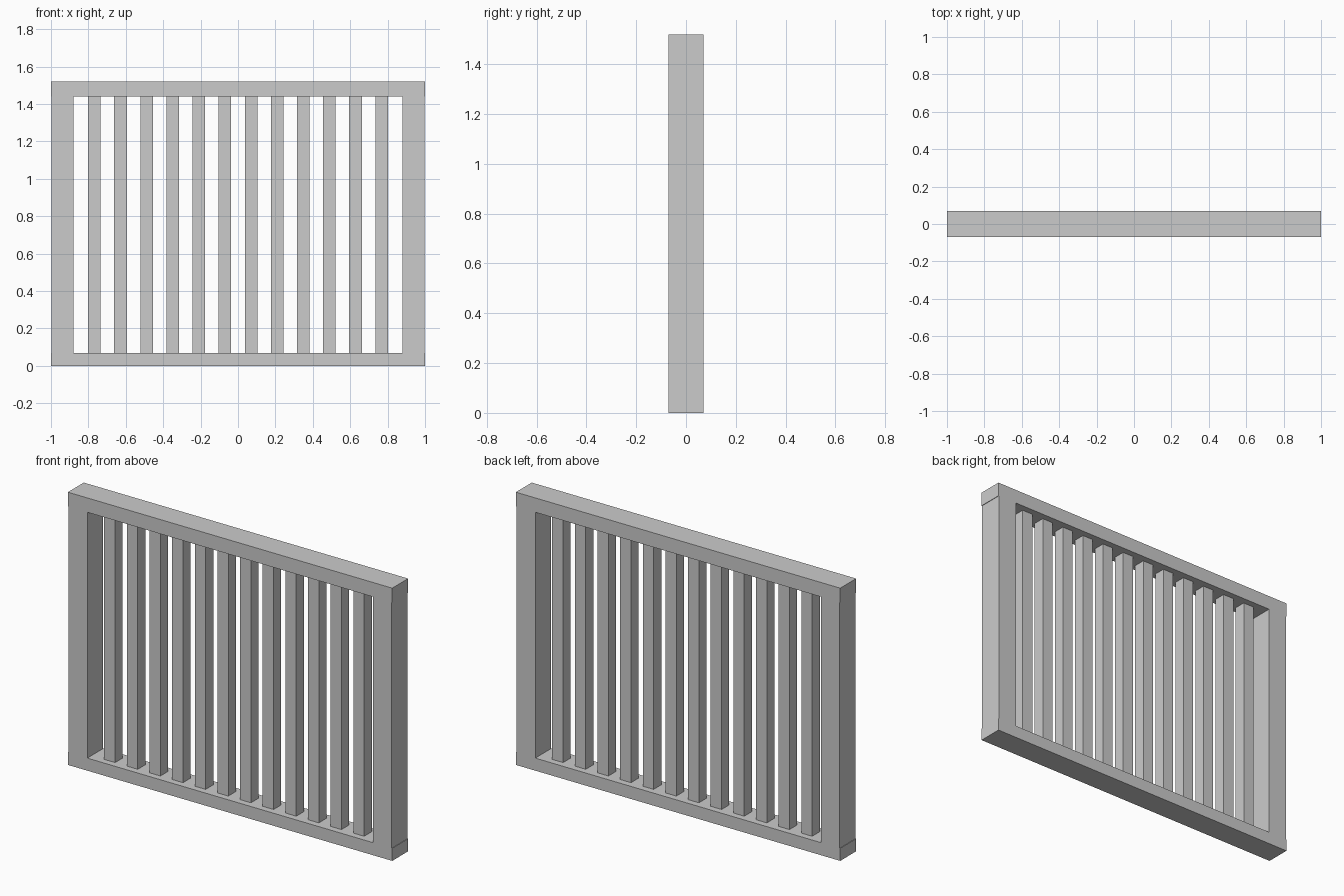
import bpy

if "Cube" in bpy.data.objects:
    bpy.data.objects.remove(bpy.data.objects["Cube"])

DEPTH = 0.14           # frame thickness
HEIGHT = 1.52
RAIL_LOW, RAIL_HIGH = 0.07, 1.44
BAR_COUNT, BAR_PITCH, BAR_SIZE = 12, 0.1396, 0.067


def box(name, x0, x1, depth, z0, z1):
    """Box centred on y = 0, with its scale baked into the mesh."""
    bpy.ops.mesh.primitive_cube_add(size=1, location=((x0 + x1) / 2, 0, (z0 + z1) / 2))
    ob = bpy.context.object
    ob.name = name
    ob.scale = (x1 - x0, depth, z1 - z0)
    bpy.ops.object.transform_apply(location=False, rotation=False, scale=True)
    return ob


# Horizontal rails, full width
box("bottom_rail", -1, 1, DEPTH, 0, RAIL_LOW)
box("top_rail", -1, 1, DEPTH, RAIL_HIGH, HEIGHT)

# Side posts, set in very slightly from the rail ends
for side, name in ((-1, "left_post"), (1, "right_post")):
    x0, x1 = sorted((side * 0.88, side * 0.997))
    box(name, x0, x1, DEPTH, RAIL_LOW, RAIL_HIGH)

# Evenly spaced upright bars
for i in range(BAR_COUNT):
    x = (i - (BAR_COUNT - 1) / 2) * BAR_PITCH
    box(f"bar_{i + 1}", x - BAR_SIZE / 2, x + BAR_SIZE / 2, BAR_SIZE, RAIL_LOW, RAIL_HIGH)
